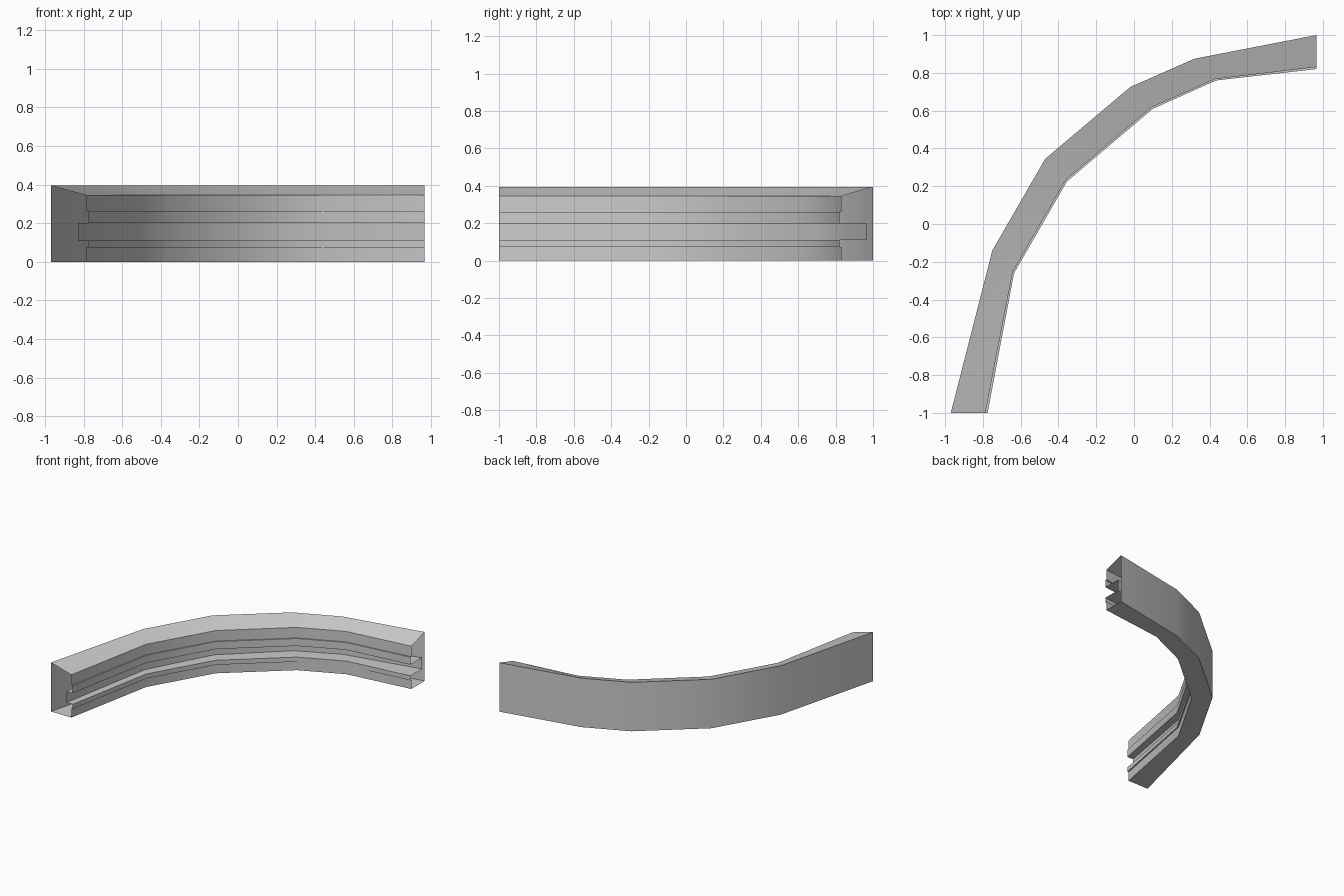
import bpy, bmesh
from math import radians

if "Cube" in bpy.data.objects:
    bpy.data.objects.remove(bpy.data.objects["Cube"])

# Plan outlines of the curved moulding: outer wall and innermost lip
outer = [(-0.97, -1), (-0.75, -0.14), (-0.47, 0.345), (-0.02, 0.725), (0.32, 0.875), (0.965, 1)]
inner = [(-0.775, -1), (-0.635, -0.26), (-0.355, 0.225), (0.10, 0.61), (0.435, 0.76), (0.965, 0.82)]

# The groove gets deeper from one end to the other (fraction of wall thickness)
groove_depth = [0.28, 0.45, 0.57, 0.68, 0.72, 0.81]
G = None
STEP = 0.06

# Closed section: (fraction from lip to outer wall, height); G = groove back
profile = [(1, 0), (1, 0.395), (STEP, 0.345), (STEP, 0.26), (0, 0.26), (0, 0.2),
           (G, 0.2), (G, 0.11), (0, 0.11), (0, 0.073), (STEP, 0.073), (STEP, 0)]

# Sweep the section along the bends, leaving both ends open
bm = bmesh.new()
rings = []
for (ox, oy), (ix, iy), g in zip(outer, inner, groove_depth):
    ring = []
    for t, z in profile:
        t = g if t is None else t
        ring.append(bm.verts.new((ix + t * (ox - ix), iy + t * (oy - iy), z)))
    rings.append(ring)
n = len(profile)
for a, b in zip(rings, rings[1:]):
    for i in range(n):
        j = (i + 1) % n
        bm.faces.new((a[i], a[j], b[j], b[i]))

# Make the outer wall face away from the inside of the curve
bm.normal_update()
bm.faces.ensure_lookup_table()
if bm.faces[0].normal.x > 0:
    bmesh.ops.reverse_faces(bm, faces=bm.faces[:])

mesh = bpy.data.meshes.new("curved_moulding")
bm.to_mesh(mesh)
bm.free()
obj = bpy.data.objects.new("curved_moulding", mesh)
bpy.context.collection.objects.link(obj)
bpy.context.view_layer.objects.active = obj
obj.select_set(True)
bpy.ops.object.shade_smooth_by_angle(angle=radians(30))
